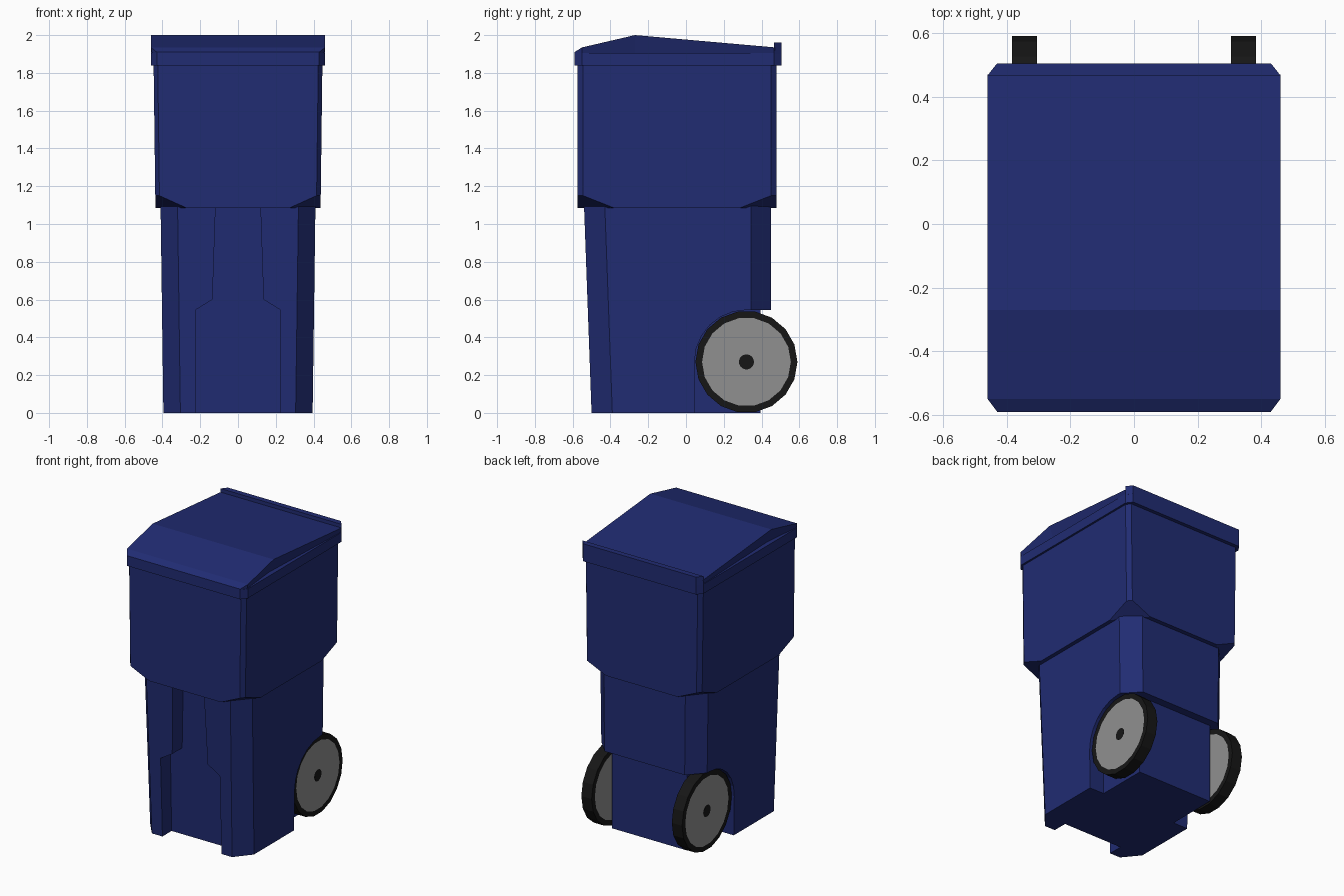
import bpy, bmesh
from math import sin, cos, pi, radians

if "Cube" in bpy.data.objects:
    bpy.data.objects.remove(bpy.data.objects["Cube"])


def material(name, rgb):
    m = bpy.data.materials.new(name)
    m.diffuse_color = (*rgb, 1)
    m.use_nodes = True
    m.node_tree.nodes["Principled BSDF"].inputs["Base Color"].default_value = m.diffuse_color
    return m


BLUE = material("blue plastic", (0.015, 0.025, 0.17))
BLACK = material("black rubber", (0.008, 0.008, 0.008))
GREY = material("grey disc", (0.28, 0.28, 0.28))


def finish(name, bm, *mats):
    bmesh.ops.recalc_face_normals(bm, faces=bm.faces)
    me = bpy.data.meshes.new(name)
    bm.to_mesh(me)
    bm.free()
    for m in mats:
        me.materials.append(m)
    ob = bpy.data.objects.new(name, me)
    bpy.context.collection.objects.link(ob)
    return ob


def loft(name, rings, *mats):
    """Skin a stack of equal-length closed rings and cap both ends."""
    bm = bmesh.new()
    loops = [[bm.verts.new(p) for p in r] for r in rings]
    n = len(loops[0])
    for a, b in zip(loops, loops[1:]):
        for i in range(n):
            j = (i + 1) % n
            bm.faces.new((a[i], a[j], b[j], b[i]))
    bm.faces.new(loops[0])
    bm.faces.new(loops[-1])
    return finish(name, bm, *mats)


def octagon(z, x, y0, y1, front, back):
    """Rectangle with chamfered corners; front/back = (cx, cy)."""
    fx, fy = front
    bx, by = back
    right = [(x - fx, y0, z), (x, y0 + fy, z), (x, y1 - by, z), (x - bx, y1, z)]
    return right + [(-p[0], p[1], p[2]) for p in reversed(right)]


def cut(target, cutter):
    mod = target.modifiers.new("cut", 'BOOLEAN')
    mod.operation, mod.solver, mod.object = 'DIFFERENCE', 'EXACT', cutter
    bpy.context.view_layer.objects.active = target
    bpy.ops.object.modifier_apply(modifier=mod.name)
    bpy.data.objects.remove(cutter)


# Lower body, tapering toward the ground
lower = loft("lower_body", [
    octagon(0, 0.395, -0.50, 0.45, (0.09, 0.11), (0.095, 0.105)),
    octagon(1.10, 0.41, -0.54, 0.45, (0.09, 0.11), (0.10, 0.105))], BLUE)

# Front recess with a wide foot and a narrow neck
half = [(0.225, -0.1), (0.225, 0.545), (0.135, 0.60), (0.115, 1.2)]
outline = half + [(-x, z) for x, z in reversed(half)]
cut(lower, loft("recess_cutter", [
    [(x, -0.8, z) for x, z in outline],
    [(x, -0.40 - 0.023 * z, z) for x, z in outline]]))

# Step under the back panel
step = [(0.395, -0.1), (0.7, -0.1), (0.7, 0.545), (0.395, 0.545)]
cut(lower, loft("step_cutter", [[(x, y, z) for y, z in step] for x in (-0.6, 0.6)]))

# Wheel wells
WY, WZ, R = 0.32, 0.27, 0.27
arch = [(0.045, -0.1)]
arch += [(WY - 0.275 * cos(radians(a)), WZ + 0.275 * sin(radians(a))) for a in range(0, 91, 15)]
arch += [(0.7, 0.545), (0.7, -0.1)]
for s in (-1, 1):
    cut(lower, loft("well_cutter", [[(s * x, y, z) for y, z in arch] for x in (0.285, 0.6)]))

# Upper body with large corner cuts along its lower edge
small, large = (0.022, 0.03), (0.165, 0.195)
loft("upper_body", [
    octagon(1.085, 0.437, -0.575, 0.48, large, large),
    octagon(1.15, 0.438, -0.575, 0.48, small, small),
    octagon(1.86, 0.447, -0.575, 0.48, small, small)], BLUE)

# Lid rim and rear lip
corner = (0.03, 0.04)
loft("lid_rim", [octagon(z, 0.46, -0.59, 0.505, corner, corner) for z in (1.84, 1.905)], BLUE)
lip = [(-0.43, 0.505), (0.43, 0.505), (0.46, 0.467), (-0.46, 0.467)]
loft("lid_rear_lip", [[(x, y, z) for x, y in lip] for z in (1.90, 1.96)], BLUE)

# Pitched lid with slightly undercut sides
bm = bmesh.new()
top = [(0.43, -0.59, 1.91), (0.46, -0.55, 1.935), (0.46, -0.27, 2.0), (0.46, 0.47, 1.935)]
base = [(0.43, -0.59, 1.90), (0.455, -0.55, 1.90), (0.425, -0.27, 1.90), (0.455, 0.47, 1.90)]
sides = []
for s in (-1, 1):
    t, b = ([bm.verts.new((s * x, y, z)) for x, y, z in pts] for pts in (top, base))
    sides.append((t, b))
    for i in range(3):
        bm.faces.new((t[i], t[i + 1], b[i + 1], b[i]))
(lt, lb), (rt, rb) = sides
for l, r in ((lt, rt), (lb, rb)):
    for i in range(3):
        bm.faces.new((l[i], l[i + 1], r[i + 1], r[i]))
for i in (0, 3):
    bm.faces.new((lt[i], rt[i], rb[i], lb[i]))
finish("lid", bm, BLUE)


# Wheels: black tyre, grey discs, black hubs
def circle(x, r, n=18):
    return [(x, WY + r * cos(2 * pi * i / n), WZ + r * sin(2 * pi * i / n)) for i in range(n)]


for s, side in ((-1, "left"), (1, "right")):
    a, b = s * 0.305, s * 0.383
    wheel = loft(side + "_wheel", [circle(a, 0.04), circle(a, 0.235), circle(a, R),
                                   circle(b, R), circle(b, 0.235), circle(b, 0.04)],
                 BLACK, GREY)
    for f in wheel.data.polygons:
        rad = ((f.center.y - WY) ** 2 + (f.center.z - WZ) ** 2) ** 0.5
        f.material_index = 1 if 0.05 < rad < 0.2 else 0

# Axle
loft("axle", [circle(x, 0.035, 12) for x in (-0.384, 0.384)], BLACK)
